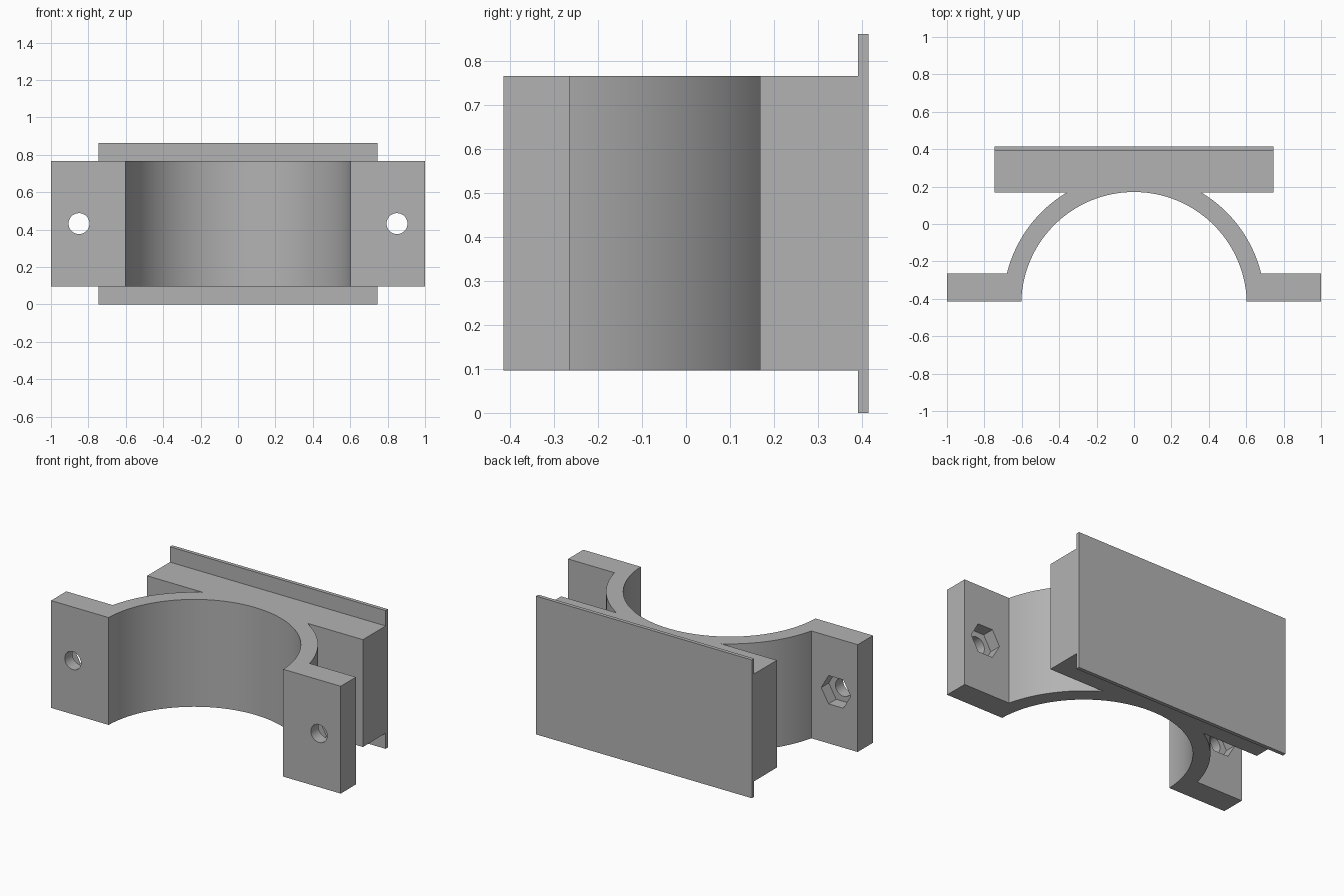
import bpy, bmesh, math
from mathutils import Matrix, Vector

if "Cube" in bpy.data.objects:
    bpy.data.objects.remove(bpy.data.objects["Cube"], do_unlink=True)

GREY = bpy.data.materials.new("plain grey")
GREY.use_nodes = True
GREY.diffuse_color = (0.45, 0.45, 0.45, 1)
GREY.node_tree.nodes["Principled BSDF"].inputs["Base Color"].default_value = (0.45, 0.45, 0.45, 1)

# Shared dimensions
CENTRE_Y, R_IN, R_OUT = -0.432, 0.603, 0.7
FRONT, FLANGE_BACK = -0.415, -0.265
BLOCK_FRONT, PLATE_FRONT, BACK = 0.168, 0.392, 0.415
BLOCK_X, Z0, Z1, TOP = 0.745, 0.097, 0.767, 0.863
HOLE_X, HOLE_Z = 0.85, 0.432


def new_object(name, bm):
    bmesh.ops.recalc_face_normals(bm, faces=bm.faces)
    mesh = bpy.data.meshes.new(name)
    bm.to_mesh(mesh)
    bm.free()
    mesh.materials.append(GREY)
    obj = bpy.data.objects.new(name, mesh)
    bpy.context.collection.objects.link(obj)
    return obj


def extrude_profile(name, points, z0, z1):
    bm = bmesh.new()
    face = bm.faces.new([bm.verts.new((x, y, z0)) for x, y in points])
    grown = bmesh.ops.extrude_face_region(bm, geom=[face])["geom"]
    verts = [v for v in grown if isinstance(v, bmesh.types.BMVert)]
    bmesh.ops.translate(bm, verts=verts, vec=(0, 0, z1 - z0))
    return new_object(name, bm)


def arc(radius, y_start, y_end, steps):
    a = math.asin((y_start - CENTRE_Y) / radius)
    b = math.asin((y_end - CENTRE_Y) / radius)
    angles = [a + (b - a) * i / steps for i in range(steps + 1)]
    return [(radius * math.cos(t), CENTRE_Y + radius * math.sin(t)) for t in angles]


def cutter(name, x, radius, sides, y0, y1):
    bm = bmesh.new()
    spin = Matrix.Rotation(math.pi / 2, 4, "X")
    place = Matrix.Translation(Vector((x, (y0 + y1) / 2, HOLE_Z)))
    bmesh.ops.create_cone(bm, cap_ends=True, segments=sides, radius1=radius,
                          radius2=radius, depth=y1 - y0, matrix=place @ spin)
    # Turn the prism so two corners point sideways
    if sides == 6:
        corner = max(bm.verts, key=lambda v: v.co.z)
        if corner.co.z - HOLE_Z > radius * 0.95:
            bmesh.ops.rotate(bm, verts=bm.verts, cent=(x, 0, HOLE_Z),
                             matrix=Matrix.Rotation(math.pi / 6, 3, "Y"))
    obj = new_object(name, bm)
    obj.hide_render = True
    return obj


# Half-ring clamp with flanges and rear block, as one mirrored outline
outer = [(1, FRONT), (1, FLANGE_BACK)]
outer += arc(R_OUT, FLANGE_BACK, BLOCK_FRONT, 24)
outer += [(BLOCK_X, BLOCK_FRONT), (BLOCK_X, PLATE_FRONT)]
inner = arc(R_IN, FRONT, CENTRE_Y + R_IN, 40)
mirror = lambda pts: [(-x, y) for x, y in reversed(pts)]
outline = outer + mirror(outer) + mirror(inner)[1:] + inner[::-1][1:]
# The inner arc runs left end to crown to right end
outline = outer + mirror(outer) + [(-x, y) for x, y in inner] + inner[-2::-1]
body = extrude_profile("clamp_body", outline, Z0, Z1)

# Bolt holes and hexagonal nut pockets in both flanges
cutters = []
for side, x in (("left", HOLE_X), ("right", -HOLE_X)):
    cutters.append(cutter(side + "_bolt_hole", x, 0.056, 40, FRONT - 0.1, FLANGE_BACK + 0.1))
    cutters.append(cutter(side + "_nut_pocket", x, 0.102, 6, FLANGE_BACK - 0.075, FLANGE_BACK + 0.1))
for tool in cutters:
    mod = body.modifiers.new(tool.name, "BOOLEAN")
    mod.operation, mod.solver, mod.object = "DIFFERENCE", "EXACT", tool
graph = bpy.context.evaluated_depsgraph_get()
cut_mesh = bpy.data.meshes.new_from_object(body.evaluated_get(graph))
body.modifiers.clear()
body.data = cut_mesh
for tool in cutters:
    bpy.data.objects.remove(tool, do_unlink=True)

# Thin mounting plate behind the block
corners = [(-BLOCK_X, PLATE_FRONT), (BLOCK_X, PLATE_FRONT), (BLOCK_X, BACK), (-BLOCK_X, BACK)]
extrude_profile("mounting_plate", corners, 0, TOP)

# Smooth curved walls, keep corners sharp
bpy.ops.object.select_all(action="DESELECT")
body.select_set(True)
bpy.context.view_layer.objects.active = body
bpy.ops.object.shade_smooth_by_angle(angle=math.radians(25))
